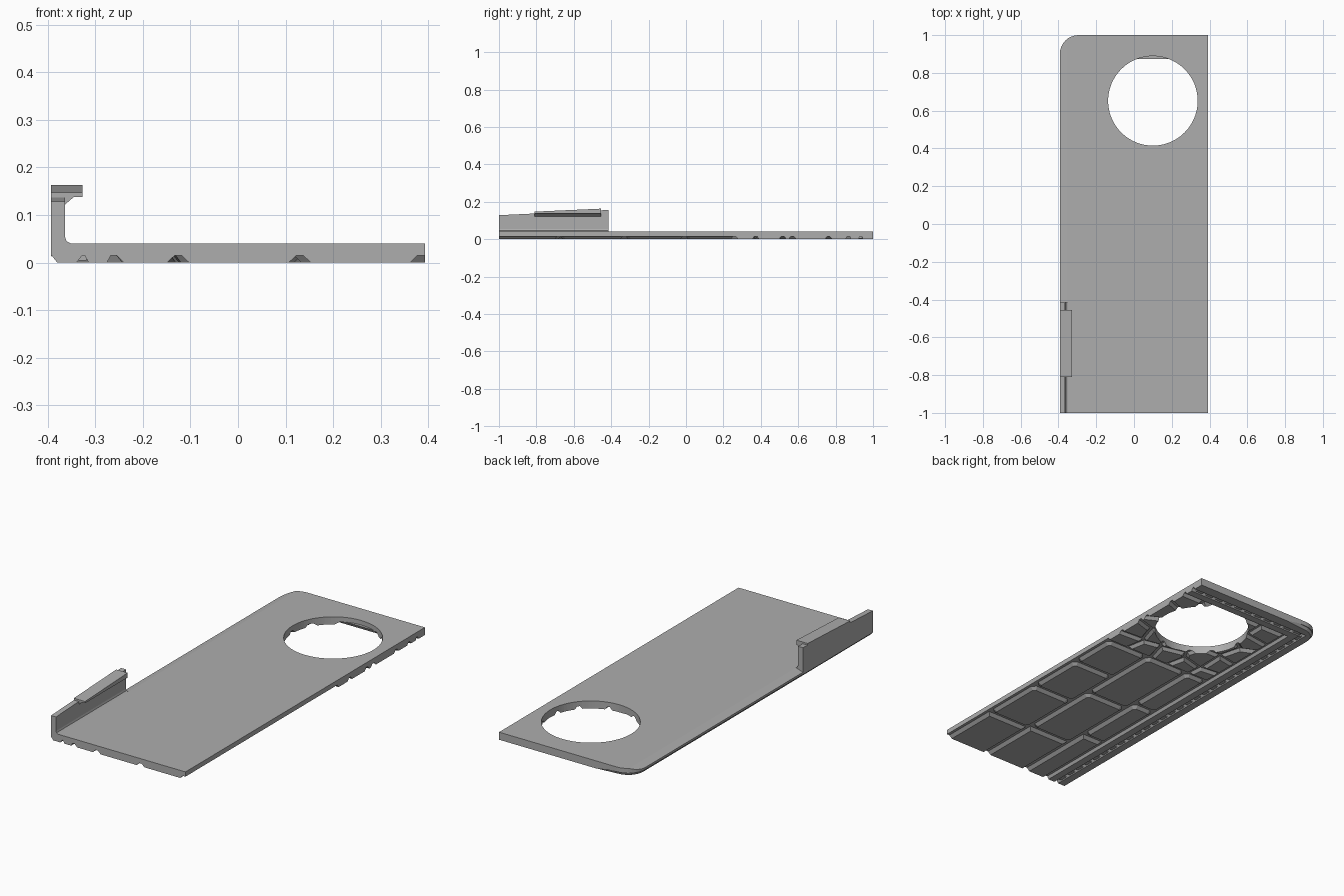
import bpy, bmesh, math, random
from mathutils import Vector

if "Cube" in bpy.data.objects:
    bpy.data.objects.remove(bpy.data.objects["Cube"])

random.seed(4)
W, L = 0.393, 1.0
TOP, FLOOR = 0.04, 0.015          # plate top and groove floor heights
grey = bpy.data.materials.new("grey")
grey.diffuse_color = (0.42, 0.42, 0.42, 1)
grey.use_nodes = True
grey.node_tree.nodes["Principled BSDF"].inputs["Base Color"].default_value = grey.diffuse_color


def finish(bm, name):
    bmesh.ops.recalc_face_normals(bm, faces=bm.faces)
    me = bpy.data.meshes.new(name)
    bm.to_mesh(me)
    bm.free()
    me.materials.append(grey)
    ob = bpy.data.objects.new(name, me)
    bpy.context.collection.objects.link(ob)
    return ob


def extrude(bm, pts, vec):
    face = bm.faces.new([bm.verts.new(p) for p in pts])
    new = bmesh.ops.extrude_face_region(bm, geom=[face])["geom"]
    bmesh.ops.translate(bm, vec=vec, verts=[v for v in new if isinstance(v, bmesh.types.BMVert)])


def slice_off(bm, co, no):
    """Remove what lies on the normal side of a plane and cap the cut."""
    bmesh.ops.bisect_plane(bm, geom=bm.verts[:] + bm.edges[:] + bm.faces[:],
                           plane_co=co, plane_no=no, clear_outer=True)
    bmesh.ops.holes_fill(bm, edges=[e for e in bm.edges if e.is_boundary])


def clip(poly, p, n):
    """Keep the part of a convex polygon where (q - p) . n >= 0."""
    out = []
    for i, b in enumerate(poly):
        a = poly[i - 1]
        da, db = (a - p).dot(n), (b - p).dot(n)
        if (da >= 0) != (db >= 0):
            out.append(a + (b - a) * (da / (da - db)))
        if db >= 0:
            out.append(b)
    return out


def chop(poly, c):
    """Cut the corners of a polygon."""
    out = []
    for i, p in enumerate(poly):
        for q in (poly[i - 1], poly[(i + 1) % len(poly)]):
            out.append(p + (q - p).normalized() * c)
    return out


def inset(poly, d):
    """Inset a counter-clockwise polygon, leaving outer sides and mitres."""
    out = poly
    for i, b in enumerate(poly):
        a = poly[i - 1]
        e = b - a
        if e.length < 1e-5:
            continue
        m = (a + b) / 2
        outer = m.x > W - 1e-4 or m.y < -L + 1e-4 or m.y > L - 1e-4
        mitre = abs(abs(e.x) - abs(e.y)) < 1e-5 and m.x < -0.26 and m.y > 0.86
        if not outer and not mitre:
            n = Vector((-e.y, e.x)).normalized()
            out = clip(out, a + n * d, n)
    return out


def tile(bm, poly, half, gap=0.006):
    """Raised pad with sloping sides, hanging below the plate."""
    wide, small = inset(poly, gap), inset(poly, half)
    if len(wide) < 3 or len(small) < 3:
        return
    pts = [(p.x, p.y, FLOOR + 0.001) for p in wide] + [(p.x, p.y, 0) for p in small]
    bmesh.ops.convex_hull(bm, input=[bm.verts.new(p) for p in pts])
    bmesh.ops.dissolve_limit(bm, angle_limit=0.01, verts=bm.verts[:], edges=bm.edges[:])


def rect(x0, x1, y0, y1):
    return [Vector(p) for p in ((x0, y0), (x1, y0), (x1, y1), (x0, y1))]


# plate with one rounded corner and a sloping left edge
arc = [Vector((-W + 0.1 - 0.1 * math.cos(t), L - 0.1 + 0.1 * math.sin(t)))
       for t in [math.radians(i * 11.25) for i in range(9)]]
outline = [Vector((-W, -L))] + arc + [Vector((W, L)), Vector((W, -L))]
bm = bmesh.new()
extrude(bm, [(p.x, p.y, FLOOR) for p in outline], (0, 0, TOP - FLOOR))
slice_off(bm, (-0.352, 0, TOP), (-0.014, 0, 0.041))
plate = finish(bm, "plate")

# underside pads: three rows of bricks
bm = bmesh.new()
rows = [(0.13, 0.385, (-1, -0.68, -0.33, -0.01, 0.26)),
        (-0.126, 0.13, (-1, -0.66, -0.21, 0.26)),
        (-0.263, -0.126, (-1, -0.55, -0.15, 0.26))]
for x0, x1, ys in rows:
    for y0, y1 in zip(ys, ys[1:]):
        poly = rect(x0, x1, y0, y1)
        tile(bm, poly if y0 == -1 else chop(poly, 0.025), 0.023)

# underside pads: irregular cells around the hole
x0, x1, y0, y1 = -0.263, W, 0.26, 0.87
sites = [Vector((x0 + (i + random.uniform(0.2, 0.8)) * (x1 - x0) / 5,
                 y0 + (j + random.uniform(0.2, 0.8)) * (y1 - y0) / 5))
         for i in range(5) for j in range(5)]
for s in sites:
    cell = rect(x0, x1, y0, y1)
    for o in sites:
        if o is not s:
            cell = clip(cell, (s + o) / 2, s - o)
    tile(bm, cell, 0.019)
pads = finish(bm, "underside_pads")

# round hole through plate and pads
bm = bmesh.new()
extrude(bm, [(0.1 + 0.237 * math.cos(a), 0.652 + 0.237 * math.sin(a), -0.1)
             for a in [math.tau * i / 96 for i in range(96)]], (0, 0, 0.3))
cutter = finish(bm, "hole_cutter")
cutter.hide_render = True
cutter.display_type = 'WIRE'
for ob in (plate, pads):
    mod = ob.modifiers.new("hole", 'BOOLEAN')
    mod.operation, mod.object, mod.solver = 'DIFFERENCE', cutter, 'EXACT'

# border strips on both sides of the stitch groove
sx, sy, ix, iy = -0.327, 0.934, -0.263, 0.87
bm = bmesh.new()
V = Vector
for poly in ([V((-W, -L)), V((sx, -L)), V((sx, sy))] + arc[4::-1],
             [V((sx, sy)), V((W, sy)), V((W, L))] + arc[:3:-1],
             [V((sx, -L)), V((ix, -L)), V((ix, iy)), V((sx, sy))],
             [V((ix, iy)), V((W, iy)), V((W, sy)), V((sx, sy))]):
    tile(bm, poly, 0.0125, 0.004 if poly[0].x > -W else 0.0)
finish(bm, "border")

# stitches lying in the groove
bm = bmesh.new()
for i in range(29):
    y = -0.97 + i * 0.066
    extrude(bm, [(p.x, p.y, 0.004) for p in rect(sx - 0.008, sx + 0.008, y, y + 0.04)], (0, 0, 0.012))
for i in range(11):
    x = -0.31 + i * 0.064
    extrude(bm, [(p.x, p.y, 0.004) for p in rect(x, x + 0.04, sy - 0.008, sy + 0.008)], (0, 0, 0.012))
finish(bm, "stitches")


def side_part(name, profile, y0, y1, z0, z1):
    """Extrude an x-z profile along y and slope its top from z0 to z1."""
    bm = bmesh.new()
    extrude(bm, [(x, y0, z) for x, z in profile], (0, y1 - y0, 0))
    slice_off(bm, (0, y0, z0), (0, z0 - z1, y1 - y0))
    return finish(bm, name)


# upright wall with a filleted foot, and the clip on top of it
side_part("side_wall", [(-W, 0.013), (-0.375, 0.02), (-0.352, 0.04), (-0.361, 0.045),
                        (-0.364, 0.054), (-0.364, 0.2), (-W, 0.2)], -1, -0.415, 0.128, 0.156)
side_part("clip", [(-W, 0.11), (-0.364, 0.122), (-0.345, 0.138), (-0.327, 0.138),
                   (-0.327, 0.2), (-W, 0.2)], -0.81, -0.455, 0.147, 0.163)
